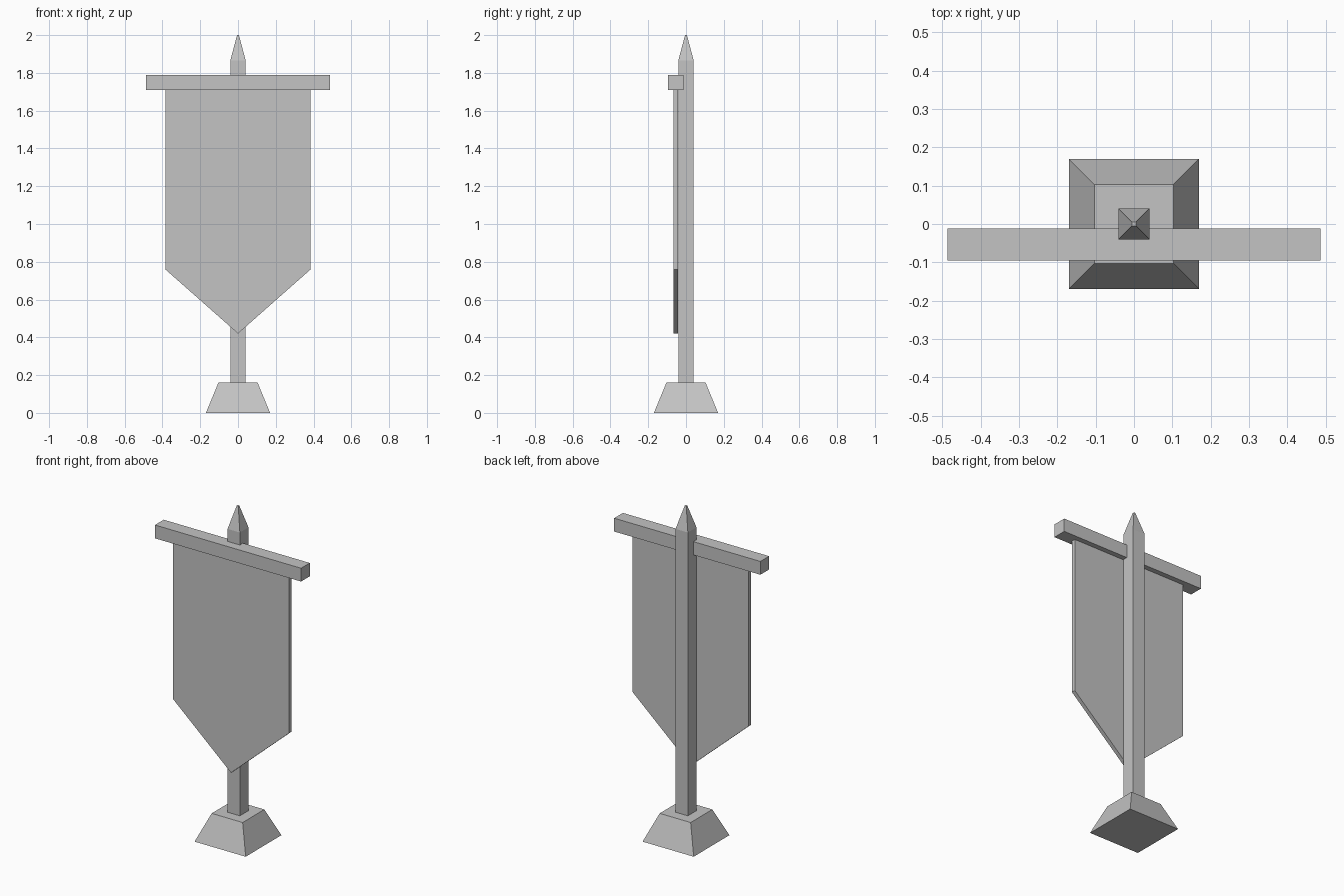
import bpy
import bmesh

old = bpy.data.objects.get("Cube")
if old:
    bpy.data.objects.remove(old, do_unlink=True)

# Single plain grey
grey = bpy.data.materials.new("plain_grey")
grey.use_nodes = True
colour = (0.55, 0.55, 0.55, 1)
grey.diffuse_color = colour
grey.node_tree.nodes["Principled BSDF"].inputs["Base Color"].default_value = colour


def loft(name, rings):
    """Skin a list of equal-length point rings and cap both ends."""
    bm = bmesh.new()
    loops = [[bm.verts.new(p) for p in ring] for ring in rings]
    for a, b in zip(loops, loops[1:]):
        for i in range(len(a)):
            j = (i + 1) % len(a)
            bm.faces.new((a[i], a[j], b[j], b[i]))
    bm.faces.new(loops[0])
    bm.faces.new(loops[-1])
    bmesh.ops.recalc_face_normals(bm, faces=bm.faces)
    mesh = bpy.data.meshes.new(name)
    bm.to_mesh(mesh)
    bm.free()
    mesh.materials.append(grey)
    obj = bpy.data.objects.new(name, mesh)
    bpy.context.collection.objects.link(obj)
    return obj


def square(half, z):
    return [(-half, -half, z), (half, -half, z), (half, half, z), (-half, half, z)]


def plate(name, outline, y_front, y_back):
    """Extrude an x-z outline from front to back."""
    return loft(name, [[(x, y, z) for x, z in outline] for y in (y_front, y_back)])


# Tapered foot
loft("base", [square(0.17, 0), square(0.103, 0.162)])

# Square post with a pointed finial
loft("pole", [square(0.041, 0.162), square(0.041, 1.865), square(0.005, 2.0)])

# Horizontal bar carrying the cloth
bar = [(-0.486, 1.71), (0.486, 1.71), (0.486, 1.79), (-0.486, 1.79)]
plate("crossbar", bar, -0.095, -0.012)

# Hanging cloth with a pointed lower edge
cloth = [(-0.385, 1.712), (-0.385, 0.76), (0, 0.42), (0.385, 0.76), (0.385, 1.712)]
plate("banner_cloth", cloth, -0.067, -0.043)
